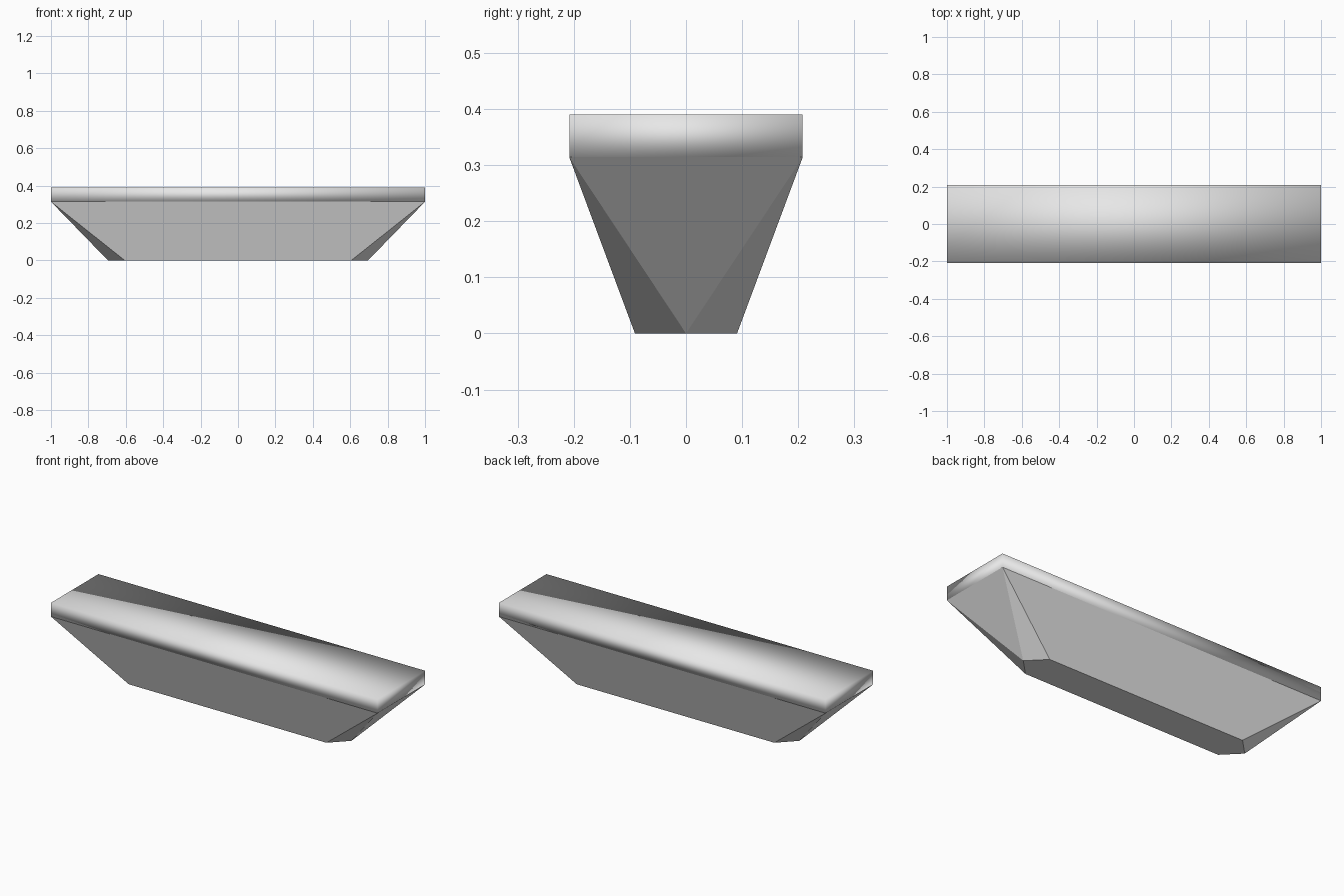
import bpy
import bmesh

if "Cube" in bpy.data.objects:
    bpy.data.objects.remove(bpy.data.objects["Cube"])

grey = bpy.data.materials.new("light_grey")
grey.diffuse_color = (0.8, 0.8, 0.8, 1)
grey.use_nodes = True
grey.node_tree.nodes["Principled BSDF"].inputs["Base Color"].default_value = grey.diffuse_color

HALF_X, HALF_Y = 1.0, 0.208    # half size of the deck
RIM, TOP = 0.314, 0.39         # underside and top of the deck
TIP, KEEL_X, KEEL_Y = 0.695, 0.605, 0.091   # six-sided keel


def corners(x, y, z):
    return [(-x, -y, z), (x, -y, z), (x, y, z), (-x, y, z)]


def hull_object(name, points, smooth, open_top=False):
    """Wrap the points in a convex shell with merged flat faces."""
    bm = bmesh.new()
    for p in points:
        bm.verts.new(p)
    bmesh.ops.convex_hull(bm, input=bm.verts[:])
    bmesh.ops.dissolve_limit(bm, angle_limit=0.01, verts=bm.verts[:], edges=bm.edges[:])
    bmesh.ops.recalc_face_normals(bm, faces=bm.faces[:])
    if open_top:
        lids = [f for f in bm.faces if f.normal.z > 0.9]
        bmesh.ops.delete(bm, geom=lids, context='FACES_ONLY')
    for f in bm.faces:
        f.smooth = smooth
    mesh = bpy.data.meshes.new(name)
    bm.to_mesh(mesh)
    bm.free()
    mesh.materials.append(grey)
    obj = bpy.data.objects.new(name, mesh)
    bpy.context.collection.objects.link(obj)
    return obj


# Deck slab, soft shading across its edges
hull_object("deck", corners(HALF_X, HALF_Y, RIM) + corners(HALF_X, HALF_Y, TOP), True)

# Tapered body narrowing to a six-sided keel, flat facets
keel = corners(KEEL_X, KEEL_Y, 0) + [(-TIP, 0, 0), (TIP, 0, 0)]
hull_object("tapered_body", corners(HALF_X, HALF_Y, RIM) + keel, False, open_top=True)
